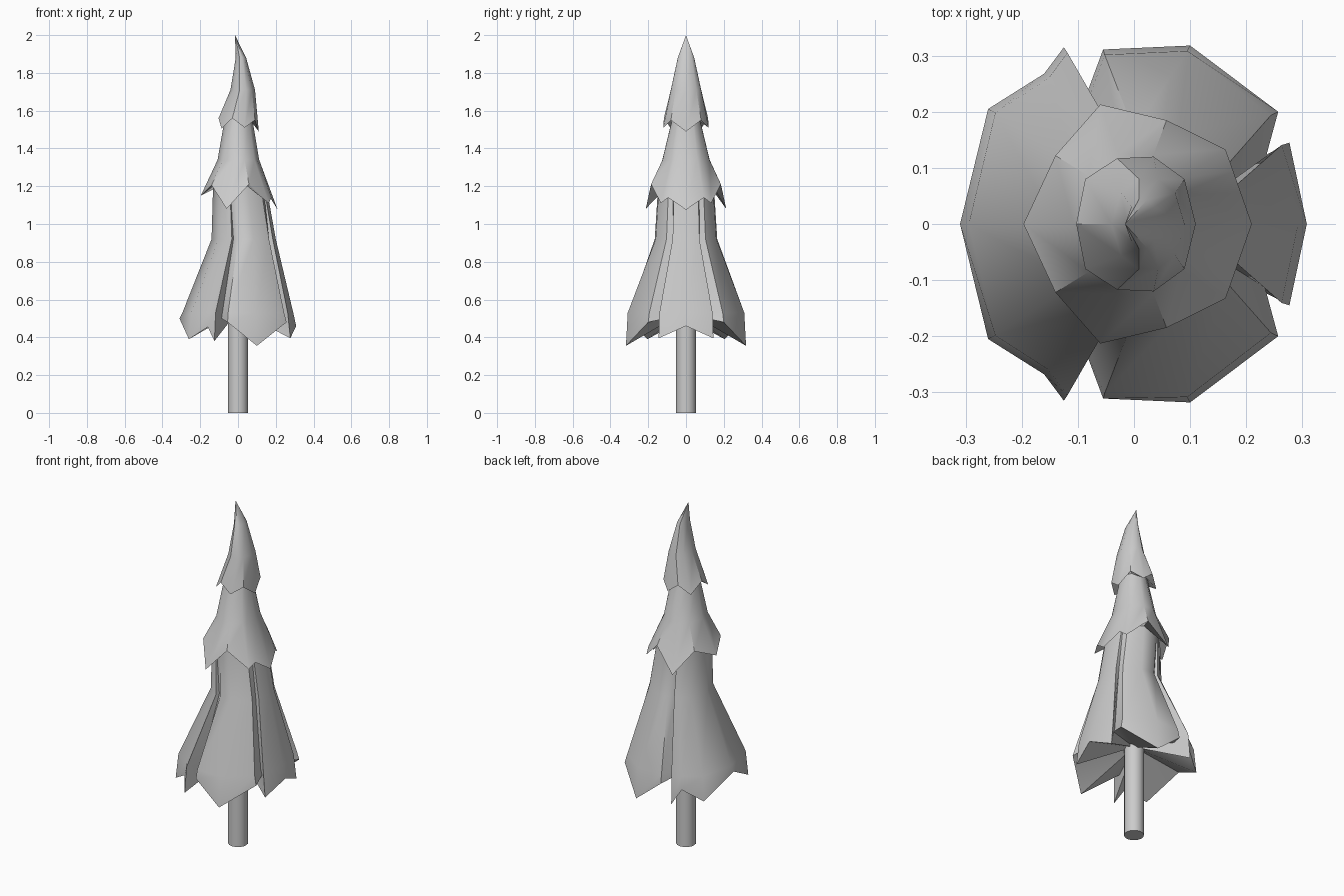
import bpy, bmesh
from math import atan2, cos, sin, radians

if "Cube" in bpy.data.objects:
    bpy.data.objects.remove(bpy.data.objects["Cube"])


def mirror(half):
    # half loop runs from +x to -x on the y > 0 side
    return half + [(x, -y, z) for x, y, z in half[-2:0:-1]]


def ellipse(angles, x0, x1, ry, z, pleats=()):
    c, r = (x0 + x1) / 2, (x1 - x0) / 2
    pts = []
    for i, a in enumerate(angles):
        k = 0.88 if i in pleats else 1
        pts.append((c + k * r * cos(a), k * ry * sin(a), z))
    return pts


def tier(name, hem, rings, under=None, apex=None, floor=None, skirt=False, pleats=()):
    """Loft from the underside, out to the ragged hem, and up through the rings."""
    angles = sorted(atan2(y, x) for x, y, z in hem)
    loops = [ellipse(angles, *under)] if under else []
    loops.append(hem)
    if skirt:
        loops.append([(x * .95, y * .97, max(z, .5) + .03) for x, y, z in hem])
    loops += [ellipse(angles, *r, pleats if i == 0 else ()) for i, r in enumerate(rings)]
    bm = bmesh.new()
    vs = [[bm.verts.new(p) for p in mirror(h)] for h in loops]
    n = len(vs[0])
    for a, b in zip(vs, vs[1:]):
        for i in range(n):
            j = (i + 1) % n
            bm.faces.new((a[i], a[j], b[j], b[i]))
    for point, loop, up in ((apex, vs[-1], True), (floor, vs[0], False)):
        if point:
            p = bm.verts.new(point)
            for i in range(n):
                t = (loop[i], loop[(i + 1) % n], p)
                bm.faces.new(t if up else t[::-1])
    me = bpy.data.meshes.new(name)
    bm.to_mesh(me)
    bm.free()
    ob = bpy.data.objects.new(name, me)
    bpy.context.collection.objects.link(ob)
    smooth(ob)


def smooth(ob):
    bpy.ops.object.select_all(action='DESELECT')
    ob.select_set(True)
    bpy.context.view_layer.objects.active = ob
    bpy.ops.object.shade_smooth_by_angle(angle=radians(40))


# trunk
bpy.ops.mesh.primitive_cylinder_add(vertices=16, radius=.053, depth=.54, location=(0, 0, .27))
bpy.context.object.name = "trunk"
smooth(bpy.context.object)

# bottom branches, with two pleats on each side
tier("bottom_branches",
     [(.308, 0, .46), (.277, .145, .395), (.232, .108, .5), (.257, .2, .48),
      (.1, .318, .355), (-.055, .311, .48), (-.087, .225, .5), (-.125, .315, .38),
      (-.16, .268, .455), (-.26, .205, .39), (-.31, 0, .5)],
     [(-.14, .2, .168, .92), (-.132, .15, .15, 1.2)],
     floor=(0, 0, .54), skirt=True, pleats=(2, 6))

# middle branches
tier("middle_branches",
     [(.21, 0, 1.075), (.177, .094, 1.14), (.163, .133, 1.11), (.058, .185, 1.21),
      (-.06, .213, 1.08), (-.14, .122, 1.205), (-.197, 0, 1.15)],
     [(-.108, .112, .13, 1.34), (-.07, .075, .075, 1.56)],
     under=(-.132, .15, .15, 1.2))

# top branches, tip bent to the left
tier("top_branches",
     [(.11, 0, 1.49), (.09, .08, 1.55), (.035, .12, 1.51),
      (-.03, .117, 1.56), (-.087, .08, 1.505), (-.103, 0, 1.56)],
     [(-.04, .09, .083, 1.71), (-.012, .043, .045, 1.88)],
     under=(-.07, .075, .075, 1.56), apex=(-.016, 0, 2))
